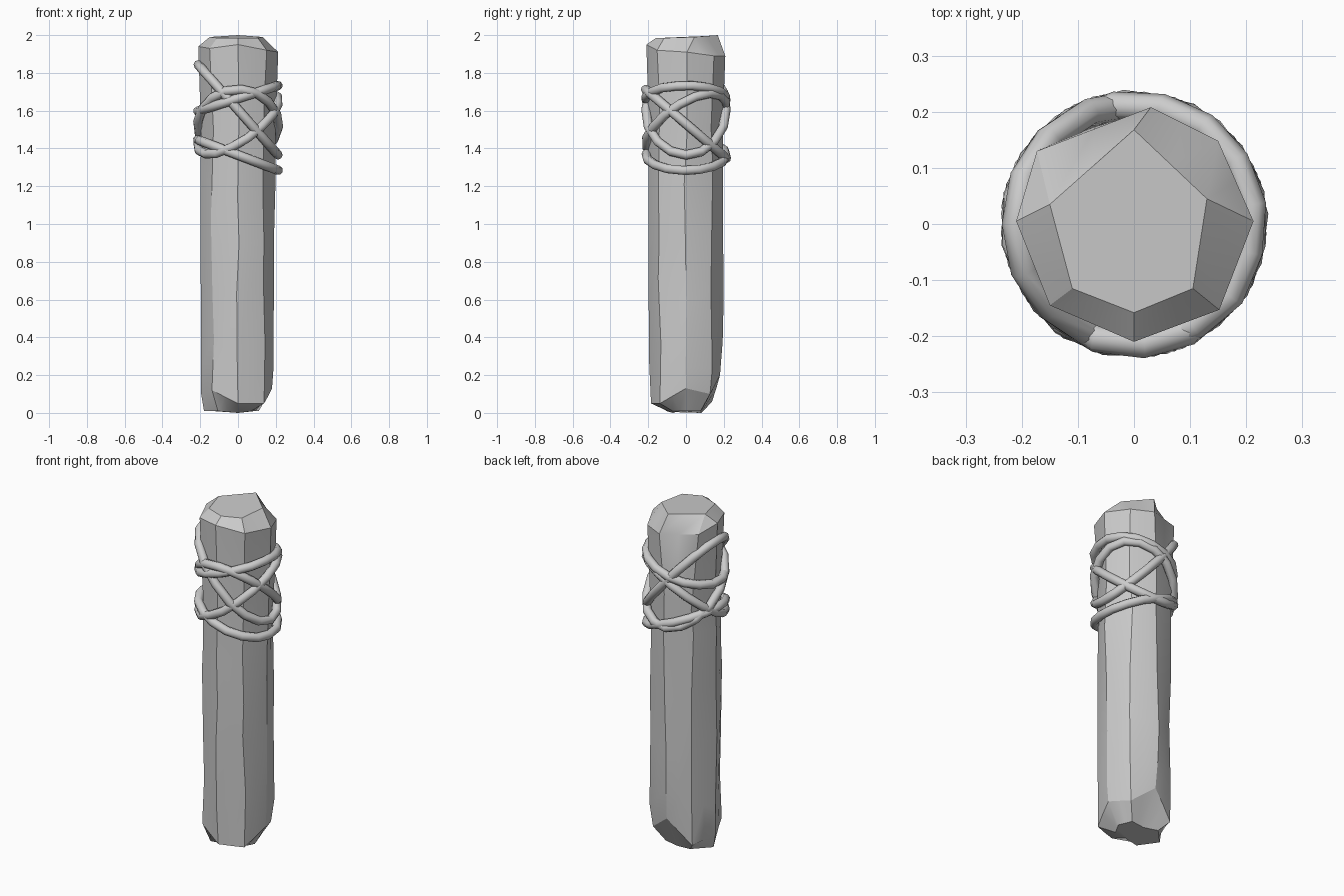
import bpy, bmesh, math, random
from mathutils import Vector

if "Cube" in bpy.data.objects:
    bpy.data.objects.remove(bpy.data.objects["Cube"])

random.seed(4)


def polar(r, deg, z):
    a = math.radians(deg)
    return Vector((r * math.cos(a), r * math.sin(a), z))


def make_object(name, bm, angle):
    bmesh.ops.remove_doubles(bm, verts=bm.verts, dist=0.001)
    bmesh.ops.recalc_face_normals(bm, faces=bm.faces)
    me = bpy.data.meshes.new(name)
    bm.to_mesh(me)
    bm.free()
    ob = bpy.data.objects.new(name, me)
    bpy.context.collection.objects.link(ob)
    bpy.context.view_layer.objects.active = ob
    ob.select_set(True)
    bpy.ops.object.shade_smooth_by_angle(angle=math.radians(angle))
    ob.select_set(False)
    return ob


def loft(bm, rings, closed=False):
    loops = [[bm.verts.new(p) for p in ring] for ring in rings]
    n = len(loops[0])
    pairs = list(zip(loops, loops[1:]))
    if closed:
        pairs.append((loops[-1], loops[0]))
    for a, b in pairs:
        for i in range(n):
            j = (i + 1) % n
            bm.faces.new((a[i], a[j], b[j], b[i]))
    if not closed:
        bm.faces.new(loops[0])
        bm.faces.new(loops[-1])


def widen(corners, k=1.0):
    """Eight corners to sixteen, k pushes the side middles outwards."""
    out = []
    for i, p in enumerate(corners):
        m = (p + corners[(i + 1) % 8]) / 2
        out += [p, Vector((m.x * k, m.y * k, m.z))]
    return out


# Hewn post: bottom, chipped foot, worn body, rim and cut top
foot_r = [.11, .11, .08, .13, .18, .15, .07, .10]
foot_z = [.01, .01, .0, .01, .01, .01, .0, .01]
heel_r = [.18, .18, .18, .195, .195, .195, .185, .195]
heel_z = [.13, .10, .20, .06, .10, .12, .05, .05]
rings = [widen([polar(foot_r[i], 45 * i, foot_z[i]) for i in range(8)]),
         widen([polar(heel_r[i], 45 * i, heel_z[i]) for i in range(8)], 1.01)]
chipped = {1, 3, 5}
for z, base in ((.32, .197), (.65, .200), (.95, .200), (1.22, .199), (1.55, .198)):
    corners = []
    for i in range(8):
        wear = random.uniform(.0, .016) if i in chipped else random.uniform(0, .003)
        dz = random.uniform(-.1, .1)
        r = base - wear - (.008 if i == 0 and z < 1 else 0)
        corners.append(polar(r + (.004 if i in chipped else 0), 45 * i + random.uniform(-3, 3), z + dz))
    rings.append(widen(corners, 1.025))
rim = [(.213, .005, 1.91), (.15, .148, 1.89), (.03, .208, 1.89), (-.173, .13, 1.91),
       (-.21, .005, 1.94), (-.15, -.145, 1.93), (0, -.21, 1.95), (.152, -.153, 1.92)]
top = [(.13, .045, 1.99), (.13, .045, 1.99), (0, .168, 2.0), (-.15, .035, 1.99),
       (-.15, .035, 1.99), (-.11, -.115, 1.985), (0, -.158, 1.985), (.105, -.115, 1.985)]
rings += [widen([Vector(p) for p in rim]), widen([Vector(p) for p in top])]
bm = bmesh.new()
loft(bm, rings)
make_object("post", bm, 25)

# Rope wraps: tilted loops around the post, z = height + sx * x + sy * y
wraps = [(1.605, -1.13, 0.0), (1.53, 0.0, -.85), (1.665, .32, 0.0),
         (1.53, .57, .50), (1.365, -.38, 0.0)]


def rope(name, height, sx, sy, start):
    bm = bmesh.new()
    seg, sides, radius, thick = 16, 8, .2135, .025
    up = Vector((-sx, -sy, 1)).normalized()
    loops = []
    for i in range(seg):
        c = polar(radius + random.uniform(-.003, .002), start + 360 * i / seg, 0)
        flat = Vector((c.x, c.y, 0)).normalized()
        tangent = Vector((-flat.y, flat.x, 0))
        tangent.z = sx * tangent.x + sy * tangent.y
        side = tangent.normalized().cross(up)
        c.z = height + sx * c.x + sy * c.y
        loops.append([c + thick * (math.cos(t) * side + math.sin(t) * up)
                      for t in (2 * math.pi * k / sides for k in range(sides))])
    loft(bm, loops, closed=True)
    make_object(name, bm, 60)


for n, (h, sx, sy) in enumerate(wraps):
    rope(f"rope_wrap_{n + 1}", h, sx, sy, n * 4.5)
